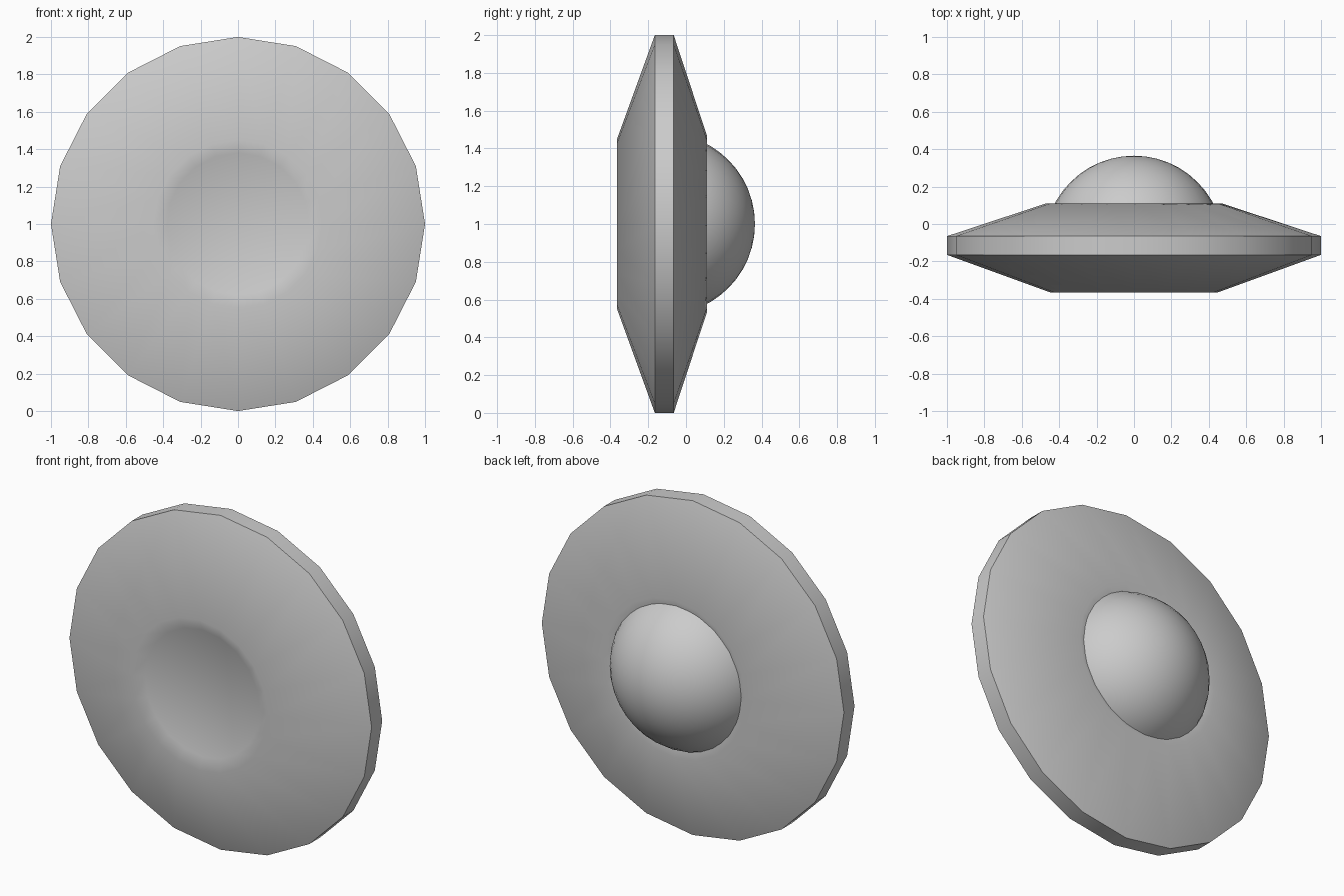
import bpy, bmesh, math

cube = bpy.data.objects.get("Cube")
if cube:
    bpy.data.objects.remove(cube, do_unlink=True)

# Single plain grey finish
grey = bpy.data.materials.new("light_grey")
grey.use_nodes = True
grey.diffuse_color = (0.6, 0.6, 0.6, 1)
grey.node_tree.nodes["Principled BSDF"].inputs["Base Color"].default_value = (0.6, 0.6, 0.6, 1)

CENTRE_Z = 1.0


def lathe(name, profile, sides):
    """Revolve (radius, y) points around the horizontal y axis."""
    bm = bmesh.new()
    rings = []
    for radius, y in profile:
        ring = []
        for i in range(sides):
            a = math.tau * i / sides
            ring.append(bm.verts.new((radius * math.cos(a), y, CENTRE_Z + radius * math.sin(a))))
        rings.append(ring)
    for low, high in zip(rings, rings[1:]):
        for i in range(sides):
            j = (i + 1) % sides
            bm.faces.new((low[i], low[j], high[j], high[i]))
    # Close the open ends
    for ring, (radius, y) in ((rings[0], profile[0]), (rings[-1], profile[-1])):
        if radius > 0:
            bm.faces.new(ring)
    bmesh.ops.remove_doubles(bm, verts=bm.verts, dist=0.0001)
    bmesh.ops.recalc_face_normals(bm, faces=bm.faces)
    mesh = bpy.data.meshes.new(name)
    bm.to_mesh(mesh)
    bm.free()
    mesh.materials.append(grey)
    obj = bpy.data.objects.new(name, mesh)
    bpy.context.collection.objects.link(obj)
    bpy.ops.object.select_all(action="DESELECT")
    obj.select_set(True)
    bpy.context.view_layer.objects.active = obj
    bpy.ops.object.shade_smooth_by_angle(angle=math.radians(60))
    return obj


# Saucer: shallow dished front, sloping sides, flat rim band, dished back
lathe("saucer_body", [
    (0.38, -0.335), (0.45, -0.365), (1.0, -0.165),
    (1.0, -0.065), (0.47, 0.11), (0.40, 0.08),
], 20)

# Dome: half sphere seated in the back of the saucer
DOME_RADIUS, DOME_Y, STEPS = 0.48, -0.115, 12
lathe("dome", [
    (DOME_RADIUS * math.cos(t) if k < STEPS else 0.0, DOME_Y + DOME_RADIUS * math.sin(t))
    for k in range(STEPS + 1) for t in [math.pi / 2 * k / STEPS]
], 32)
